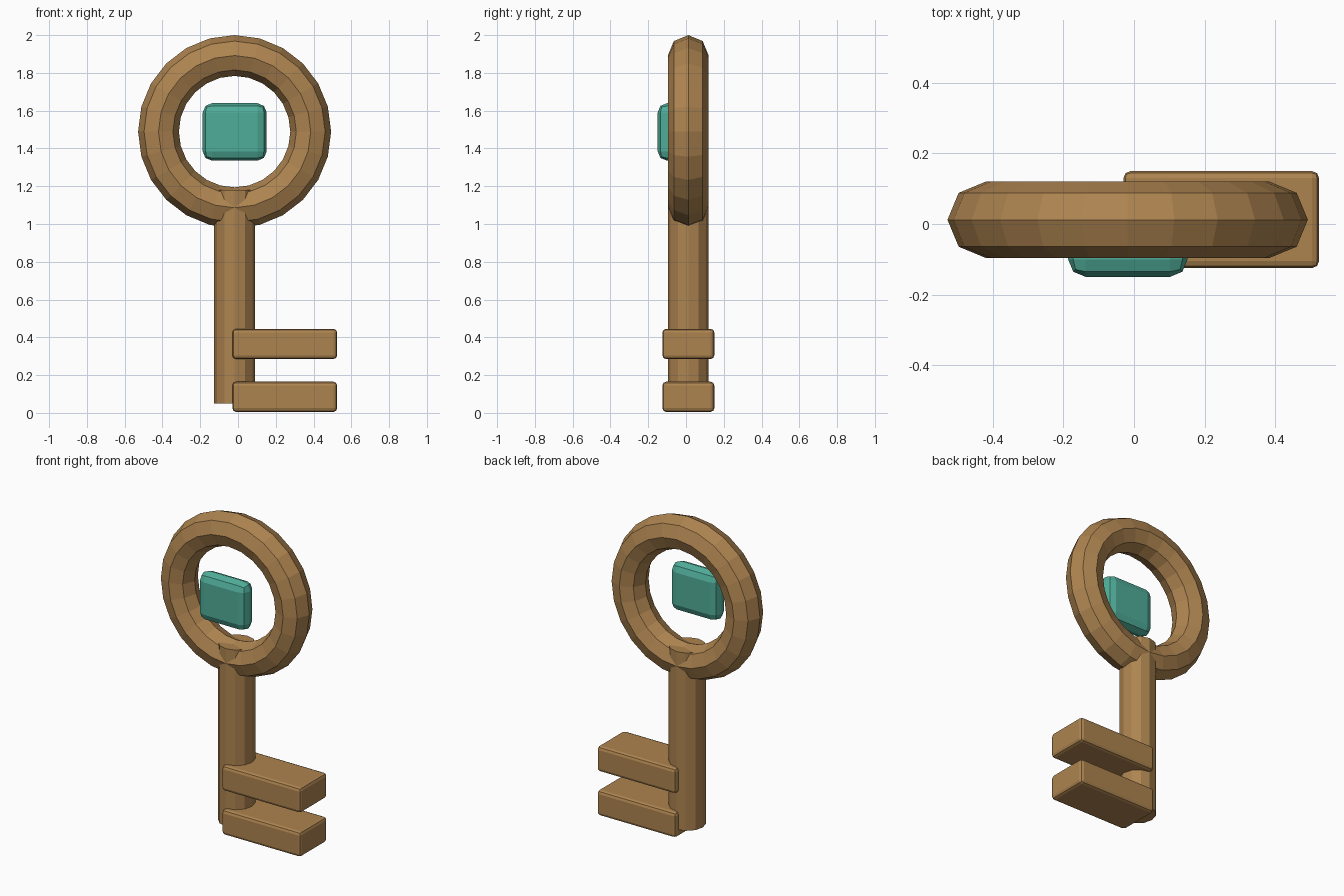
import bpy, math

if "Cube" in bpy.data.objects:
    bpy.data.objects.remove(bpy.data.objects["Cube"])

def paint(name, color):
    m = bpy.data.materials.new(name)
    m.diffuse_color = color
    m.use_nodes = True
    m.node_tree.nodes["Principled BSDF"].inputs["Base Color"].default_value = m.diffuse_color
    return m

brass = paint("brass", (0.42, 0.23, 0.08, 1))
teal = paint("teal", (0.08, 0.42, 0.32, 1))

def finish(name, mat):
    ob = bpy.context.object
    ob.name = name
    ob.data.materials.append(mat)
    return ob

def rounded_box(name, lo, hi, bevel, mat):
    """Box between two corners with two-step rounded edges."""
    bpy.ops.mesh.primitive_cube_add(size=1, location=[(a + b) / 2 for a, b in zip(lo, hi)])
    ob = finish(name, mat)
    ob.scale = [b - a for a, b in zip(lo, hi)]
    bpy.ops.object.transform_apply(location=False, rotation=False, scale=True)
    mod = ob.modifiers.new("round", 'BEVEL')
    mod.width = bevel
    mod.segments = 2
    return ob

CX, CY, R = -0.018, 0.012, 0.108

# Ring handle, upright and facing front
bpy.ops.mesh.primitive_torus_add(major_radius=0.403, minor_radius=R, major_segments=24,
                                 minor_segments=8, location=(CX, CY, 1.489),
                                 rotation=(math.pi / 2, 0, 0))
finish("ring_handle", brass)

# Shaft
z0, z1 = 0.05, 1.18
bpy.ops.mesh.primitive_cylinder_add(vertices=12, radius=R, depth=z1 - z0,
                                    location=(CX, CY, (z0 + z1) / 2))
finish("shaft", brass)

# Two teeth
for name, z in (("lower_tooth", 0.005), ("upper_tooth", 0.285)):
    rounded_box(name, (-0.03, -0.125, z), (0.525, 0.15, z + 0.16), 0.02, brass)

# Gem floating inside the ring, toward the front
rounded_box("gem", (-0.187, -0.15, 1.335), (0.152, -0.04, 1.64), 0.05, teal)
